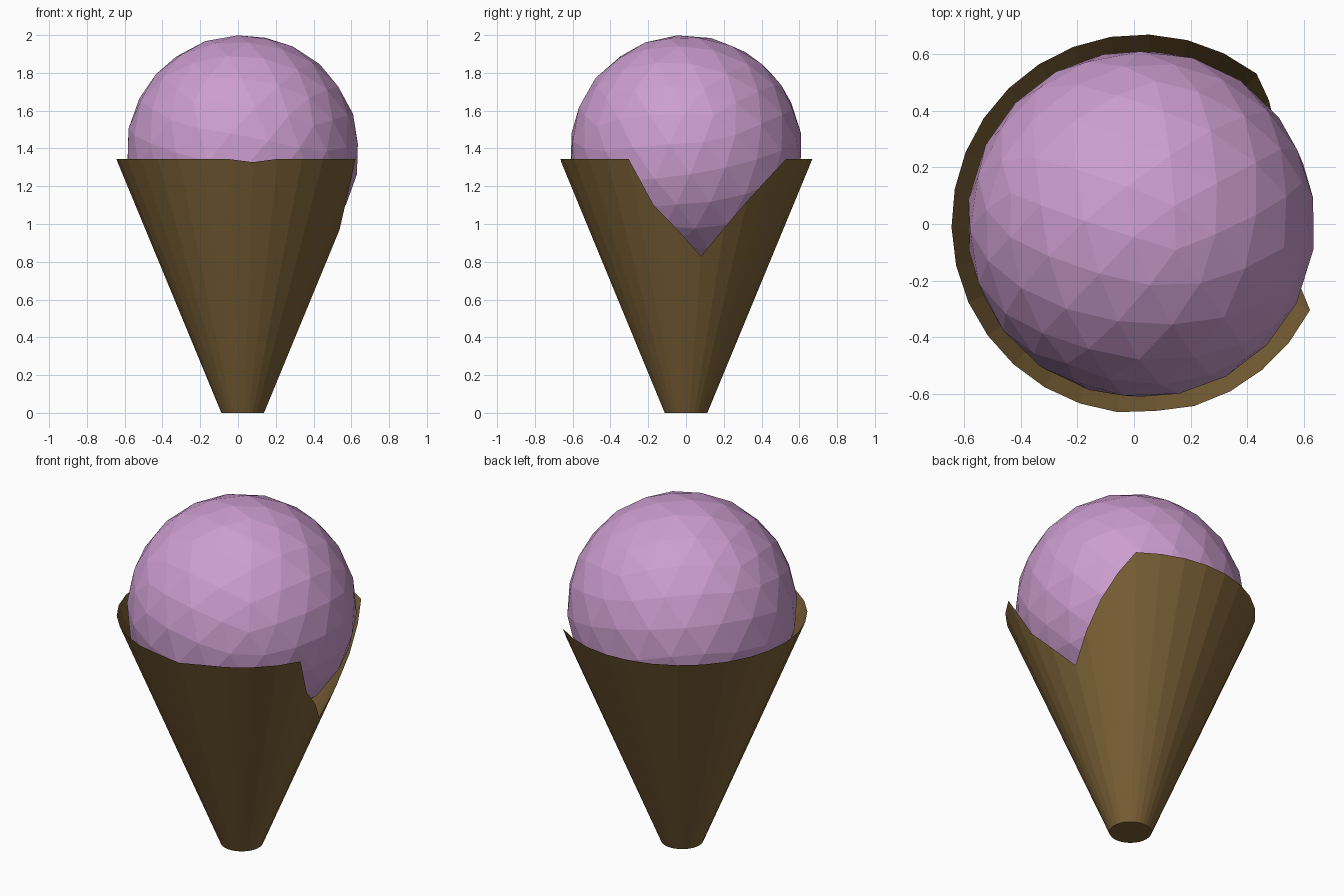
import bpy, bmesh
from math import radians, cos, sin

if "Cube" in bpy.data.objects:
    bpy.data.objects.remove(bpy.data.objects["Cube"])

CX = 0.025                      # axis of the cone
R0, R1, RIM = 0.113, 0.67, 1.345  # tip radius, rim radius, rim height


def material(name, rgb):
    m = bpy.data.materials.new(name)
    m.diffuse_color = (*rgb, 1)
    m.use_nodes = True
    m.node_tree.nodes["Principled BSDF"].inputs["Base Color"].default_value = m.diffuse_color
    return m


def cone_point(deg, z):
    r = R0 + (R1 - R0) * z / RIM
    return (CX + r * cos(radians(deg)), r * sin(radians(deg)), z)


# Cone: thin open shell whose rim drops into a V-shaped bite on the right side
bite = [(-27, RIM), (-17.5, 1.10), (-5, 0.97), (10, 0.83),
        (23, 0.98), (34, 1.12), (44, 1.245), (52.5, RIM)]
steps = 24
span = (333 - 52.5) / steps
rim = bite + [(52.5 + span * i, RIM) for i in range(1, steps)]
# slight dip at the front of the rim
rim = [(a, 1.327 if abs(a - 277) < span / 2 else z) for a, z in rim]

bm = bmesh.new()
low = [bm.verts.new(cone_point(a, 0)) for a, z in rim]
high = [bm.verts.new(cone_point(a, z)) for a, z in rim]
n = len(rim)
for i in range(n):
    j = (i + 1) % n
    bm.faces.new((low[i], low[j], high[j], high[i]))
bm.faces.new(low[::-1])
mesh = bpy.data.meshes.new("cone")
bm.to_mesh(mesh)
bm.free()
cone = bpy.data.objects.new("cone", mesh)
bpy.context.collection.objects.link(cone)
mesh.materials.append(material("wafer", (0.195, 0.117, 0.037)))

# Scoop: faceted ball resting in the cone
bpy.ops.mesh.primitive_ico_sphere_add(
    subdivisions=3, radius=0.617, location=(CX, 0, 1.384),
    rotation=(radians(12), radians(8), radians(20)))
scoop = bpy.context.object
scoop.name = "scoop"
scoop.data.materials.append(material("ice_cream", (0.61, 0.34, 0.63)))
